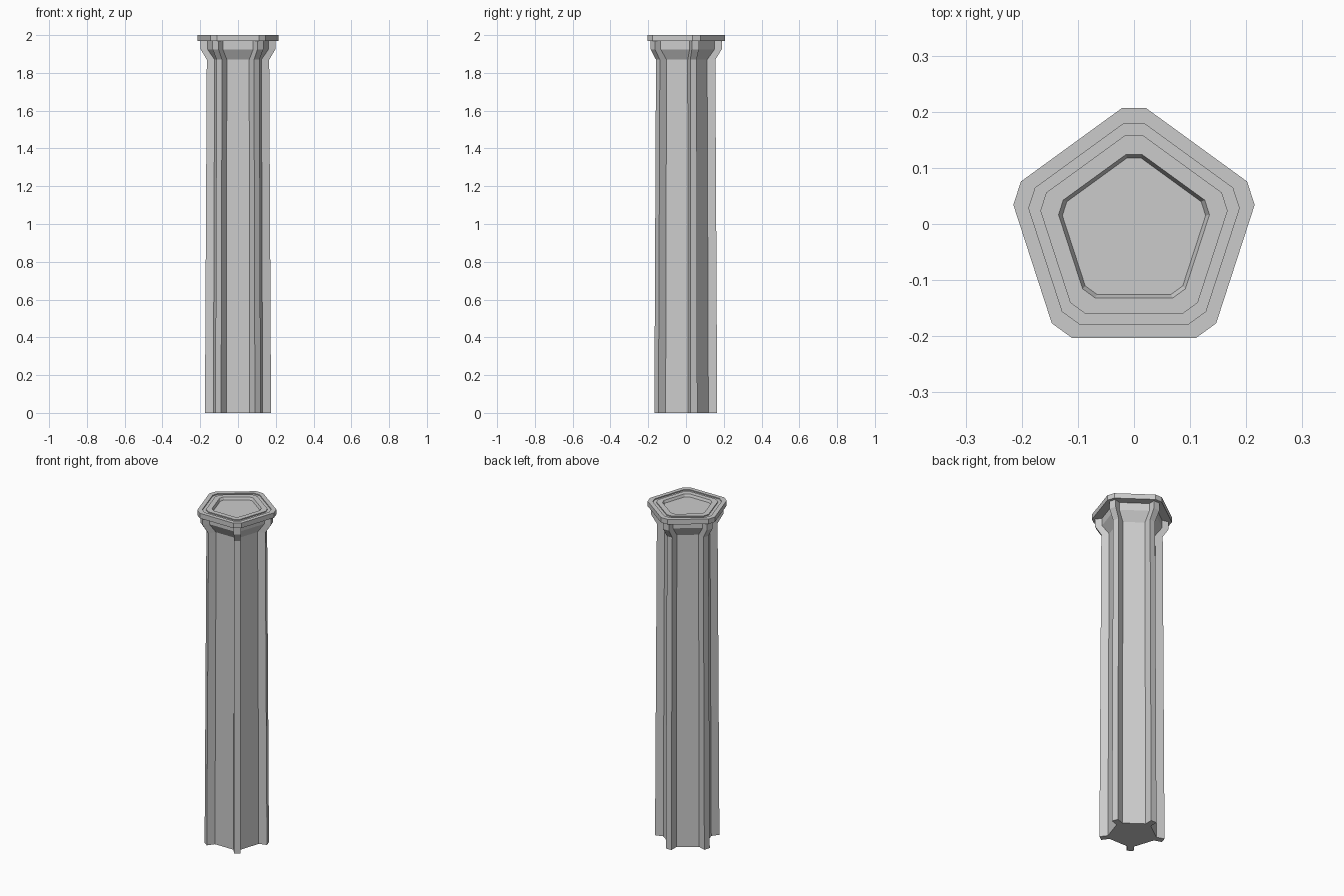
import bpy, bmesh, math

if "Cube" in bpy.data.objects:
    bpy.data.objects.remove(bpy.data.objects["Cube"])

Y0 = -0.0127            # pentagon centre, so the bounding box is centred
C36, S36 = math.cos(math.radians(36)), math.sin(math.radians(36))


def corners(local_points):
    """Repeat (radial, tangential) corner points around the five corners."""
    out = []
    for k in range(5):
        a = math.radians(90 + 72 * k)
        c, s = math.cos(a), math.sin(a)
        out += [(r * c - t * s, r * s + t * c + Y0) for r, t in local_points]
    return out


def ribbed(tip, w, apothem):
    """Pentagon core with a rectangular rib on each corner."""
    root = (apothem - w * S36) / C36
    return corners([(root, -w), (tip, -w), (tip, w), (root, w)])


def chamfered(tip):
    """Pentagon with cut-off corners."""
    w = tip * 0.1
    return corners([(tip, -w), (tip, w)])


def loft(name, rings):
    bm = bmesh.new()
    rows = [[bm.verts.new((x, y, z)) for x, y in pts] for pts, z in rings]
    n = len(rows[0])
    for lo, hi in zip(rows, rows[1:]):
        for i in range(n):
            j = (i + 1) % n
            bm.faces.new((lo[i], lo[j], hi[j], hi[i]))
    bm.faces.new(rows[0][::-1])
    bm.faces.new(rows[-1])
    bmesh.ops.recalc_face_normals(bm, faces=bm.faces)
    me = bpy.data.meshes.new(name)
    bm.to_mesh(me)
    bm.free()
    ob = bpy.data.objects.new(name, me)
    bpy.context.collection.objects.link(ob)
    return ob


# Tapered ribbed shaft with flared head
loft("column_shaft", [
    (ribbed(0.178, 0.0185, 0.117), 0.0),
    (ribbed(0.168, 0.0175, 0.111), 1.87),
    (ribbed(0.202, 0.0195, 0.144), 1.925),
    (ribbed(0.202, 0.0195, 0.144), 1.97),
])

# Top plate with shallow groove and recessed centre
loft("column_cap", [(chamfered(t), z) for t, z in (
    (0.219, 1.97), (0.219, 2.0),
    (0.191, 2.0), (0.191, 1.994), (0.170, 1.994), (0.170, 2.0),
    (0.137, 2.0), (0.130, 1.985),
)])
